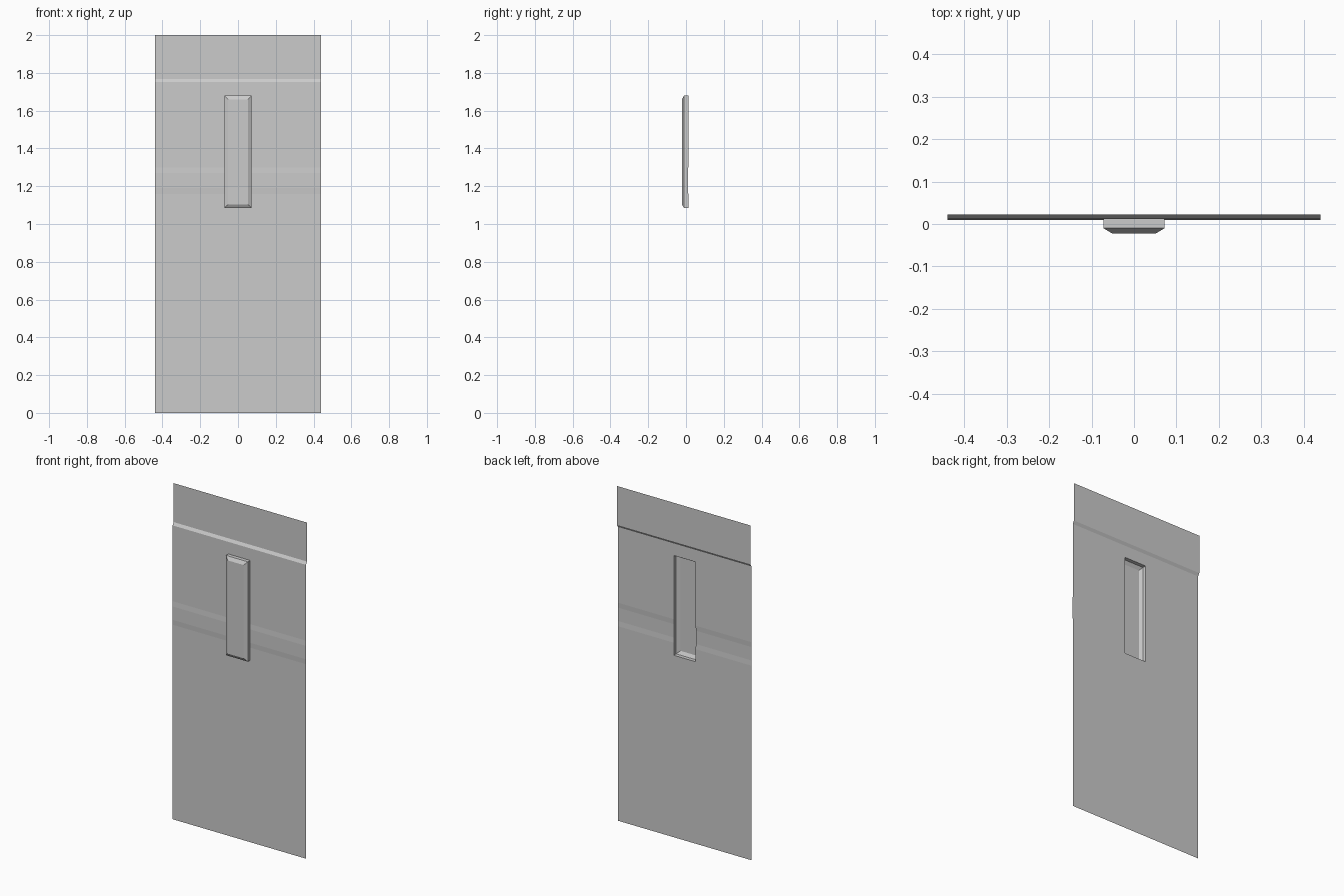
import bpy, bmesh

if "Cube" in bpy.data.objects:
    bpy.data.objects.remove(bpy.data.objects["Cube"])

# Side profile of the pressed sheet (y, z): shallow rib in the middle, step near the top
profile = [(0.012, 0), (0.012, 1.085), (0.012, 1.16), (0.010, 1.19), (0.010, 1.27),
           (0.012, 1.30), (0.012, 1.68), (0.012, 1.752), (0.022, 1.768), (0.022, 2)]
columns = [-0.44, -0.072, 0.072, 0.44]
low, high = 1.085, 1.68

bm = bmesh.new()
grid = [[bm.verts.new((x, y, z)) for x in columns] for y, z in profile]

# Sheet faces, leaving the pocket opening free
for r in range(len(profile) - 1):
    for c in range(3):
        if c == 1 and low <= profile[r][1] < high:
            continue
        bm.faces.new((grid[r][c], grid[r][c + 1], grid[r + 1][c + 1], grid[r + 1][c]))

# Loop round the opening
rows = [r for r, p in enumerate(profile) if low <= p[1] <= high]
loop = [grid[r][1] for r in reversed(rows)] + [grid[r][2] for r in rows]


def ring(previous, half_width, y, bottom, top):
    """Add a smaller ring in front of the previous one and bridge the two."""
    new = [bm.verts.new((half_width if v.co.x > 0 else -half_width, y,
                         min(max(v.co.z, bottom), top))) for v in previous]
    for i in range(len(new)):
        j = (i + 1) % len(new)
        bm.faces.new((previous[i], previous[j], new[j], new[i]))
    return new


# Raised pocket: straight walls, bevelled rim, flat front
wall = ring(loop, 0.072, -0.010, low, high)
rim = ring(wall, 0.052, -0.022, 1.104, 1.66)
bm.faces.new(rim)

bmesh.ops.recalc_face_normals(bm, faces=bm.faces)
# Turn the sheet so it faces the front
bm.faces.ensure_lookup_table()
if bm.faces[0].normal.y > 0:
    bmesh.ops.reverse_faces(bm, faces=bm.faces)

mesh = bpy.data.meshes.new("pressed_panel")
bm.to_mesh(mesh)
bm.free()
bpy.context.collection.objects.link(bpy.data.objects.new("pressed_panel", mesh))
